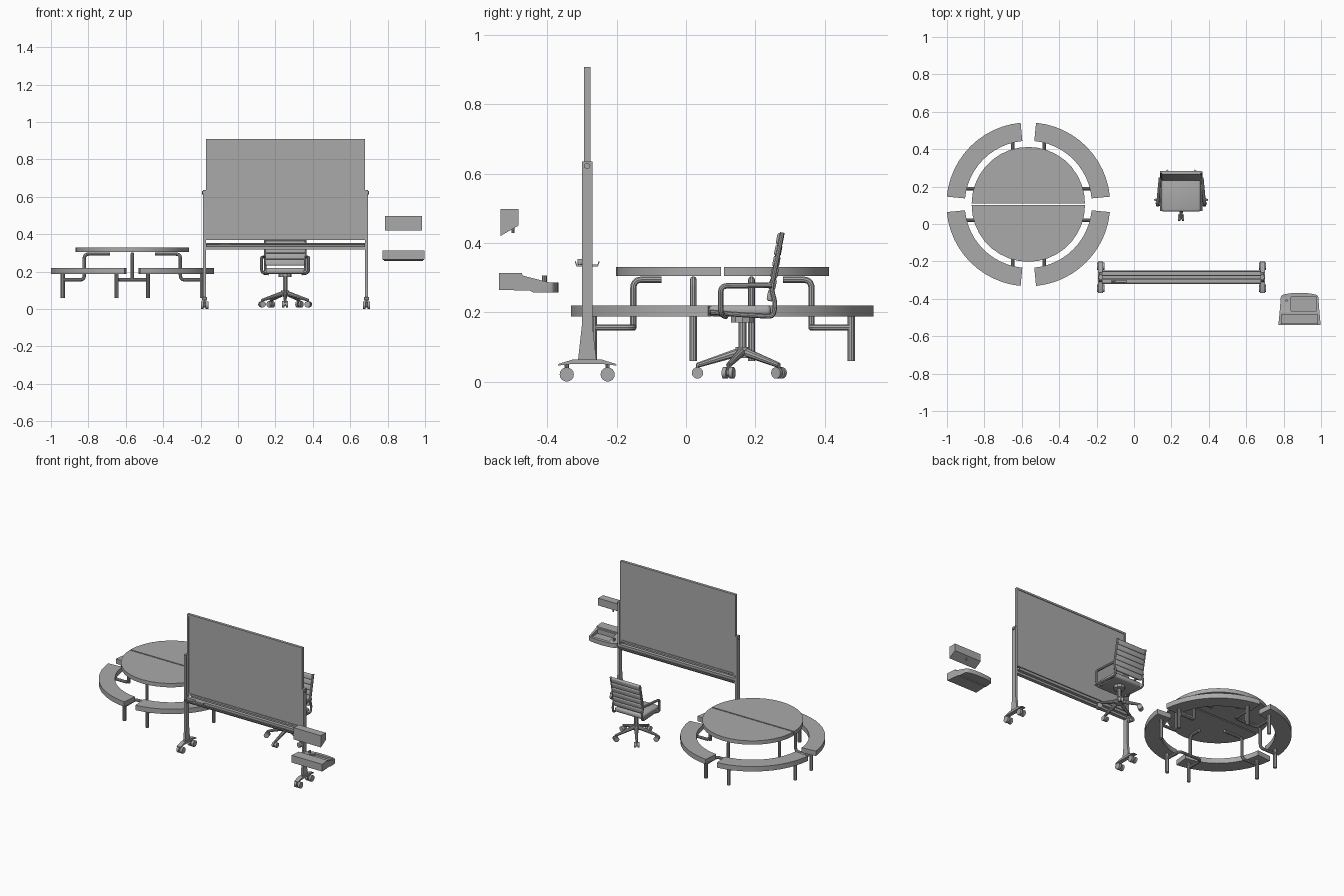
import bpy, bmesh, math
from mathutils import Vector, Matrix

if "Cube" in bpy.data.objects:
    bpy.data.objects.remove(bpy.data.objects["Cube"], do_unlink=True)

GREY = (0.4, 0.4, 0.4, 1)
mat = bpy.data.materials.new("plain_grey")
mat.use_nodes = True
mat.diffuse_color = GREY
mat.node_tree.nodes["Principled BSDF"].inputs["Base Color"].default_value = GREY
parts = []


def add(name, mesh):
    ob = bpy.data.objects.new(name, mesh)
    bpy.context.collection.objects.link(ob)
    mesh.materials.clear()
    mesh.materials.append(mat)
    parts.append(ob)
    return ob


def box(name, lo, hi, bevel=0, matrix=None):
    lo, hi = Vector(lo), Vector(hi)
    bm = bmesh.new()
    bmesh.ops.create_cube(bm, size=1)
    for v in bm.verts:
        v.co = (lo + hi) / 2 + v.co * (hi - lo)
    if bevel:
        bmesh.ops.bevel(bm, geom=bm.edges[:], offset=bevel, segments=3,
                        profile=0.5, affect='EDGES')
    if matrix:
        bm.transform(matrix)
    me = bpy.data.meshes.new(name)
    bm.to_mesh(me)
    bm.free()
    return add(name, me)


def prism(name, outline, axis, a, b):
    """Extrude a flat outline along x (outline in y,z) or z (outline in x,y)."""
    def place(p, t):
        return (t, *p) if axis == 'X' else (*p, t)
    bm = bmesh.new()
    face = bm.faces.new([bm.verts.new(place(p, a)) for p in outline])
    ext = bmesh.ops.extrude_face_region(bm, geom=[face])
    shift = Vector(place((0, 0), b - a))
    for v in ext["geom"]:
        if isinstance(v, bmesh.types.BMVert):
            v.co += shift
    bmesh.ops.recalc_face_normals(bm, faces=bm.faces[:])
    me = bpy.data.meshes.new(name)
    bm.to_mesh(me)
    bm.free()
    return add(name, me)


def tube(name, path, r, bend=0, radii=None, res=3):
    """Round tube along a path, with rounded bends."""
    path = [Vector(p) for p in path]
    pts = [path[0]]
    for p, q, s in zip(path, path[1:], path[2:]):
        if not bend:
            pts.append(q)
            continue
        u, w = q + (p - q).normalized() * bend, q + (s - q).normalized() * bend
        for i in range(6):
            t = i / 5
            pts.append(u * (1 - t) ** 2 + q * 2 * t * (1 - t) + w * t * t)
    pts.append(path[-1])
    cu = bpy.data.curves.new(name, 'CURVE')
    cu.dimensions = '3D'
    cu.bevel_depth, cu.bevel_resolution, cu.use_fill_caps = r, res, True
    sp = cu.splines.new('POLY')
    sp.points.add(len(pts) - 1)
    for i, p in enumerate(pts):
        sp.points[i].co = (*p, 1)
        sp.points[i].radius = radii[i] if radii else 1
    tmp = bpy.data.objects.new(name, cu)
    bpy.context.collection.objects.link(tmp)
    dg = bpy.context.evaluated_depsgraph_get()
    me = bpy.data.meshes.new_from_object(tmp.evaluated_get(dg))
    bpy.data.objects.remove(tmp)
    return add(name, me)


def boolean(ob, cutter, op):
    mod = ob.modifiers.new("cut", 'BOOLEAN')
    mod.object, mod.operation, mod.solver = cutter, op, 'EXACT'
    bpy.context.view_layer.objects.active = ob
    bpy.ops.object.modifier_apply(modifier=mod.name)
    parts.remove(cutter)
    bpy.data.objects.remove(cutter)


def arc(r, a0, a1, n):
    angles = [math.radians(a0 + (a1 - a0) * i / n) for i in range(n + 1)]
    return [(r * math.cos(a), r * math.sin(a)) for a in angles]


def twin_caster(name, centre, r, axis, width):
    c, d = Vector(centre), Vector(axis).normalized()
    for s in (-1, 1):
        tube(name + "_wheel", [c + d * s * width * 0.12, c + d * s * width * 0.5], r, res=6)
    tube(name + "_hub", [c - d * width * 0.15, c + d * width * 0.15], r * 0.6)
    tube(name + "_stem", [c, c + Vector((0, 0, r * 1.6))], r * 0.3)


# Round table with four curved benches
TX, TY = -0.565, 0.105
for k in (0, 1):
    pts = arc(0.303, 180 * k, 180 * k + 180, 18)
    gap = 0.004 * (1 - 2 * k)
    prism("table_half", [(TX + x, TY + y + gap) for x, y in pts], 'Z', 0.304, 0.33)
for k in range(4):
    a = 90 * k + 5.4
    ring = arc(0.438, a, a + 79.2, 12) + arc(0.34, a + 79.2, a, 12)
    prism("bench", [(TX + x, TY + y) for x, y in ring], 'Z', 0.187, 0.22)
LEG, RISER, SIDE, LOW, HIGH = 0.372, 0.257, 0.084, 0.156, 0.294
for s in (-1, 1):
    for t in (-1, 1):
        # Sideways supports, one riser each
        y = TY + t * SIDE
        tube("bench_leg", [(TX + s * LEG, y, 0.06), (TX + s * LEG, y, 0.19)], 0.011)
        tube("table_support", [(TX + s * d, y, z) for d, z in
             ((LEG, LOW), (RISER, LOW), (RISER, HIGH), (0.12, HIGH))], 0.0095, 0.025)
        # Lengthwise supports, joined in pairs
        x = TX + t * SIDE
        tube("bench_leg", [(x, TY + s * LEG, 0.06), (x, TY + s * LEG, 0.19)], 0.011)
        tube("bench_brace", [(x, TY + s * LEG, LOW), (x, TY + s * RISER, LOW),
             (TX, TY + s * RISER, LOW)], 0.0095, 0.025)
    tube("table_riser", [(TX, TY + s * d, z) for d, z in
         ((RISER, LOW), (RISER, HIGH), (0.175, HIGH))], 0.0095, 0.025)

# Mobile board
BY, L, R = -0.285, -0.17, 0.678
box("board_panel", (L, BY - 0.005, 0.372), (R, BY + 0.005, 0.905))
for x in (L, R - 0.012):
    box("board_frame_side", (x, BY - 0.009, 0.37), (x + 0.012, BY + 0.009, 0.908))
for z in (0.37, 0.896):
    box("board_frame_rail", (L, BY - 0.009, z), (R, BY + 0.009, z + 0.012))
box("lower_rail", (L - 0.005, BY - 0.012, 0.318), (R + 0.005, BY + 0.012, 0.352))
tray = [(-0.033, 0.348), (-0.03, 0.337), (0.03, 0.337), (0.033, 0.348),
        (0.036, 0.346), (0.031, 0.332), (-0.031, 0.332), (-0.036, 0.346)]
prism("pen_tray", [(BY + y, z) for y, z in tray], 'X', L, R)
tube("pen", [(-0.12, BY - 0.022, 0.342), (-0.04, BY - 0.022, 0.342)], 0.005)
box("eraser", (-0.1, BY - 0.028, 0.338), (-0.04, BY - 0.014, 0.354), 0.002)
post = [(-0.015, 0.635), (-0.015, 0.165), (-0.027, 0.058),
        (0.027, 0.058), (0.015, 0.165), (0.015, 0.635)]
foot = [(-0.085, 0.046), (-0.083, 0.051), (-0.04, 0.064), (0.04, 0.064),
        (0.083, 0.051), (0.085, 0.046), (0.05, 0.05), (-0.05, 0.05)]
for x, s in ((-0.179, -1), (0.687, 1)):
    prism("board_post", [(BY + y, z) for y, z in post], 'X', x - 0.007, x + 0.007)
    prism("board_foot", [(BY + y, z) for y, z in foot], 'X', x - 0.014, x + 0.014)
    tube("clamp_knob", [(x - s * 0.015, BY, 0.622), (x + s * 0.014, BY, 0.622)], 0.009)
    for y in (-0.059, 0.059):
        twin_caster("board_caster", (x, BY + y, 0.0205), 0.0205, (1, 0, 0), 0.04)

# Office chair
CX, CY = 0.252, 0.163
box("seat_cushion", (CX - 0.104, 0.066, 0.188), (CX + 0.104, 0.245, 0.22), 0.012)
PADS, TILT = 6, math.radians(-11)
for i in range(PADS):
    t = (i + 0.5) / PADS
    place = Matrix.Translation((CX, 0.242 + 0.032 * t, 0.232 + 0.196 * t)) \
        @ Matrix.Rotation(TILT, 4, 'X')
    box("back_pad", (-0.105, -0.01, -0.0165), (0.105, 0.01, 0.0165), 0.006, place)
for s in (-1, 1):
    tube("seat_side_rail", [(CX + s * 0.107, y, z) for y, z in
         ((0.07, 0.2), (0.15, 0.193), (0.252, 0.187), (0.258, 0.225),
          (0.246, 0.27), (0.278, 0.43))], 0.007, 0.015)
    tube("armrest", [(CX + s * x, y, z) for x, y, z in
         ((0.09, 0.115, 0.188), (0.126, 0.1, 0.194), (0.126, 0.1, 0.276),
          (0.112, 0.248, 0.278))], 0.008, 0.02)
tube("seat_mount", [(CX, CY, 0.17), (CX, CY, 0.19)], 0.035)
tube("gas_lift", [(CX, CY, 0.08), (CX, CY, 0.18)], 0.0125)
tube("base_hub", [(CX, CY, 0.068), (CX, CY, 0.1)], 0.021)
for k in range(5):
    a = math.radians(-90 + 72 * k)
    d = Vector((math.cos(a), math.sin(a), 0))
    hub = Vector((CX, CY, 0))
    tube("base_arm", [hub + d * 0.01 + Vector((0, 0, 0.085)),
         hub + d * 0.13 + Vector((0, 0, 0.047))], 0.01, radii=[1.3, 0.75])
    twin_caster("chair_caster", hub + d * 0.13 + Vector((0, 0, 0.025)), 0.0165,
                (-d.y, d.x, 0), 0.032)

# Wall drinking fountain: bottle filler above
FX = 0.885
prism("bottle_filler", [(-0.535, 0.42), (-0.483, 0.45), (-0.483, 0.498), (-0.535, 0.498)],
      'X', FX - 0.1, FX + 0.1)
tube("filler_nozzle", [(FX, -0.499, 0.428), (FX, -0.499, 0.45)], 0.005)

# Basin below: rounded front, sloping rim, sunken bowl
plan = [(FX - 0.113, -0.54), (FX + 0.113, -0.54), (FX + 0.106, -0.465), (FX + 0.1, -0.388)]
plan += [(FX + 0.1 * math.cos(t), -0.388 + 0.02 * math.sin(t))
         for t in [math.pi * i / 12 for i in range(1, 12)]]
plan += [(FX - 0.1, -0.388), (FX - 0.106, -0.465)]
basin = prism("basin", plan, 'Z', 0.24, 0.34)
side = [(-0.55, 0.265), (-0.45, 0.262), (-0.44, 0.257), (-0.35, 0.257), (-0.35, 0.285),
        (-0.395, 0.286), (-0.472, 0.306), (-0.473, 0.313), (-0.55, 0.313)]
boolean(basin, prism("basin_side", side, 'X', 0.7, 1.1), 'INTERSECT')
boolean(basin, box("basin_bowl", (FX - 0.045, -0.464, 0.274), (FX + 0.09, -0.39, 0.4)), 'DIFFERENCE')
tube("spout", [(0.815, -0.408, 0.28), (0.815, -0.408, 0.306)], 0.007)

# Smooth shading with sharp edges kept
bpy.ops.object.select_all(action='DESELECT')
for ob in parts:
    ob.select_set(True)
bpy.context.view_layer.objects.active = parts[0]
bpy.ops.object.shade_smooth_by_angle(angle=math.radians(35))
